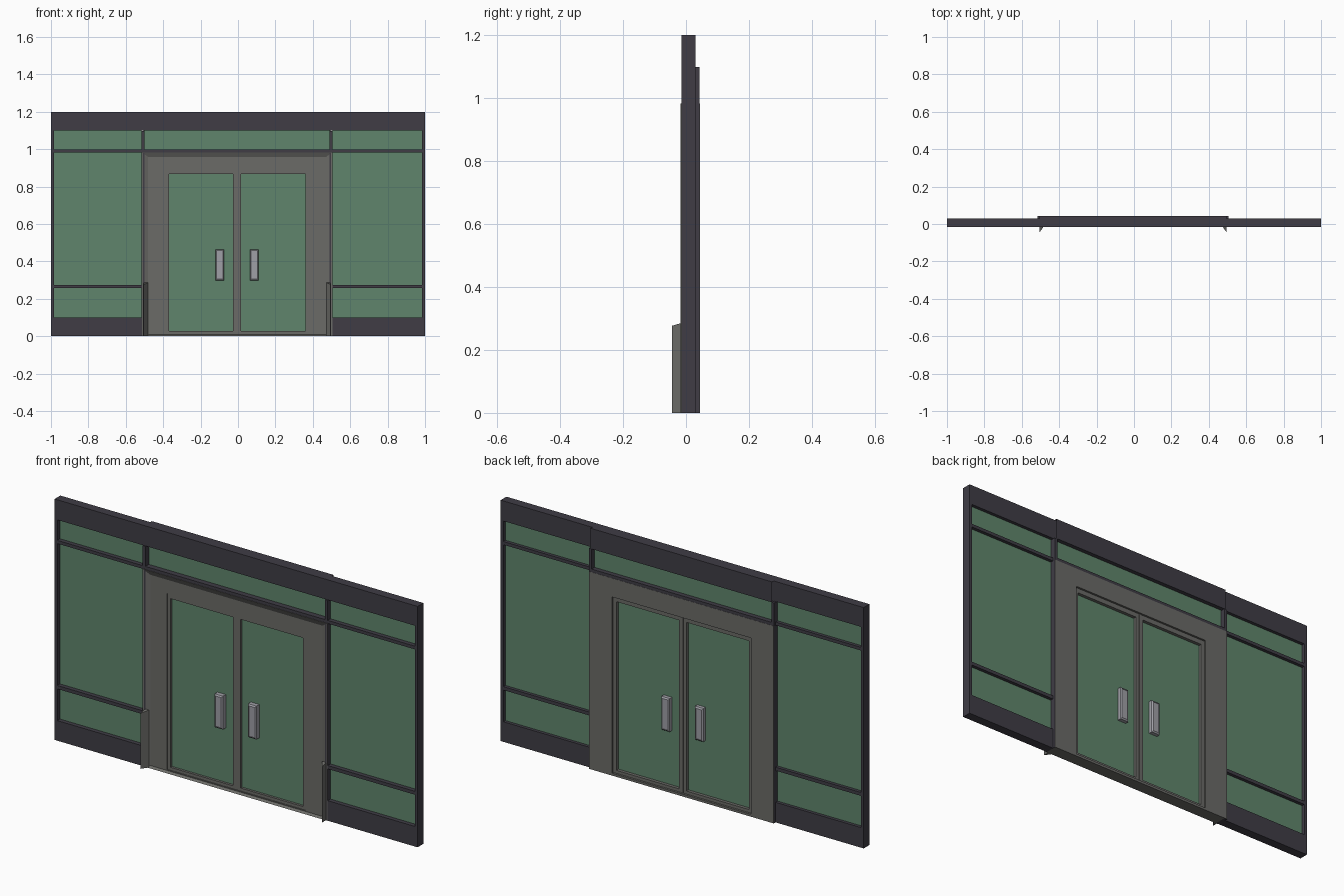
import bpy
import bmesh

if "Cube" in bpy.data.objects:
    bpy.data.objects.remove(bpy.data.objects["Cube"], do_unlink=True)


def make_material(name, rgb):
    mat = bpy.data.materials.new(name)
    mat.use_nodes = True
    color = (*rgb, 1.0)
    mat.diffuse_color = color
    mat.node_tree.nodes["Principled BSDF"].inputs["Base Color"].default_value = color
    return mat


DARK = make_material("dark_metal", (0.05, 0.046, 0.06))
GREY = make_material("grey_metal", (0.145, 0.145, 0.135))
GREEN = make_material("green_glass", (0.115, 0.235, 0.15))
SILVER = make_material("silver_handle", (0.35, 0.35, 0.385))


def finish(bm, name, mat):
    bmesh.ops.recalc_face_normals(bm, faces=bm.faces)
    mesh = bpy.data.meshes.new(name)
    bm.to_mesh(mesh)
    bm.free()
    mesh.materials.append(mat)
    obj = bpy.data.objects.new(name, mesh)
    bpy.context.scene.collection.objects.link(obj)
    return obj


def box(name, mat, xs, ys, zs, open_ends=False):
    bm = bmesh.new()
    bmesh.ops.create_cube(bm, size=1)
    for v in bm.verts:
        v.co = [r[1] if c > 0 else r[0] for c, r in zip(v.co, (xs, ys, zs))]
    if open_ends:
        ends = [f for f in bm.faces if abs(f.normal.x) > 0.9]
        bmesh.ops.delete(bm, geom=ends, context="FACES")
    return finish(bm, name, mat)


def ring(name, mat, center, loops):
    """Closed frame lofted through rectangles (half width, bottom, top, y)."""
    bm = bmesh.new()
    rows = []
    for hw, low, high, y in loops:
        corners = ((-hw, low), (hw, low), (hw, high), (-hw, high))
        rows.append([bm.verts.new((center + x, y, z)) for x, z in corners])
    for a, b in zip(rows, rows[1:] + rows[:1]):
        for i in range(4):
            j = (i + 1) % 4
            bm.faces.new((a[i], a[j], b[j], b[i]))
    return finish(bm, name, mat)


MID = -0.005           # centre line of the doorway
FRONT, BACK, DEEP = -0.015, 0.03, 0.043
GLASS = (0.006, 0.014)

# Header beam, with a deeper section behind the doorway
box("header_beam", DARK, (-1, 1), (FRONT, BACK), (1.1, 1.2))
box("header_back_panel", DARK, (MID - 0.5, MID + 0.5), (BACK, DEEP), (1.098, 1.2), True)

# Side bays: post, sill, rails and glass
for side, s in (("right", -1), ("left", 1)):
    inner = MID + s * 0.51
    span = sorted((inner, s * 0.99))
    box(side + "_end_post", DARK, sorted((s * 0.985, s)), (FRONT, BACK), (0, 1.1))
    box(side + "_sill", DARK, span, (FRONT, BACK), (0, 0.1))
    for label, low, high in (("lower", 0.258, 0.275), ("upper", 0.982, 0.998)):
        box(f"{side}_{label}_rail", DARK, span, (FRONT, BACK), (low, high))
    box(side + "_glass", GREEN, span, GLASS, (0.1, 1.1))
    box(side + "_door_post", DARK, sorted((MID + s * 0.495, inner)), (FRONT, DEEP), (0, 1.098))

# Transom above the doors
box("transom_rail", DARK, (MID - 0.5, MID + 0.5), (FRONT, DEEP), (0.982, 0.998))
box("transom_glass", GREEN, (MID - 0.497, MID + 0.497), (0.012, 0.02), (0.99, 1.1))

# Splayed door casing
ring("door_casing", GREY, MID, [
    (0.509, 0, 0.983, DEEP + 0.001),
    (0.509, 0, 0.983, -0.017),
    (0.475, 0.008, 0.958, -0.005),
    (0.383, 0.012, 0.89, -0.005),
    (0.383, 0.012, 0.89, DEEP + 0.001),
])

# Wedge guards at the foot of the casing
for side, s in (("right", -1), ("left", 1)):
    bm = bmesh.new()
    plan = ((0.5, -0.045), (0.5, -0.012), (0.477, -0.012))
    low = [bm.verts.new((MID + s * x, y, 0)) for x, y in plan]
    high = [bm.verts.new((MID + s * x, y, 0.29 + y * 0.3)) for x, y in plan]
    bm.faces.new(low)
    bm.faces.new(high)
    for i in range(3):
        j = (i + 1) % 3
        bm.faces.new((low[i], low[j], high[j], high[i]))
    finish(bm, side + "_casing_guard", GREY)

# Two door leaves with glass and handles
for side, s in (("right", -1), ("left", 1)):
    cx = MID + s * 0.193
    ring(side + "_door_leaf", GREY, cx, [
        (0.19, 0.012, 0.89, 0.034),
        (0.19, 0.012, 0.89, -0.002),
        (0.172, 0.027, 0.867, -0.002),
        (0.172, 0.027, 0.867, 0.034),
    ])
    box(side + "_door_glass", GREEN, (cx - 0.175, cx + 0.175), (0.01, 0.018), (0.024, 0.87))
    hx = MID + s * 0.0925
    box(side + "_handle", SILVER, (hx - 0.017, hx + 0.017), (-0.014, 0.038), (0.305, 0.457))
    ring(side + "_handle_rim", SILVER, hx, [
        (0.023, 0.298, 0.464, 0.036),
        (0.023, 0.298, 0.464, -0.012),
        (0.017, 0.305, 0.457, -0.017),
        (0.017, 0.305, 0.457, 0.041),
    ])

# Meeting strip between the leaves
box("meeting_strip", GREY, (MID - 0.004, MID + 0.004), (0.0, 0.036), (0.012, 0.89))
